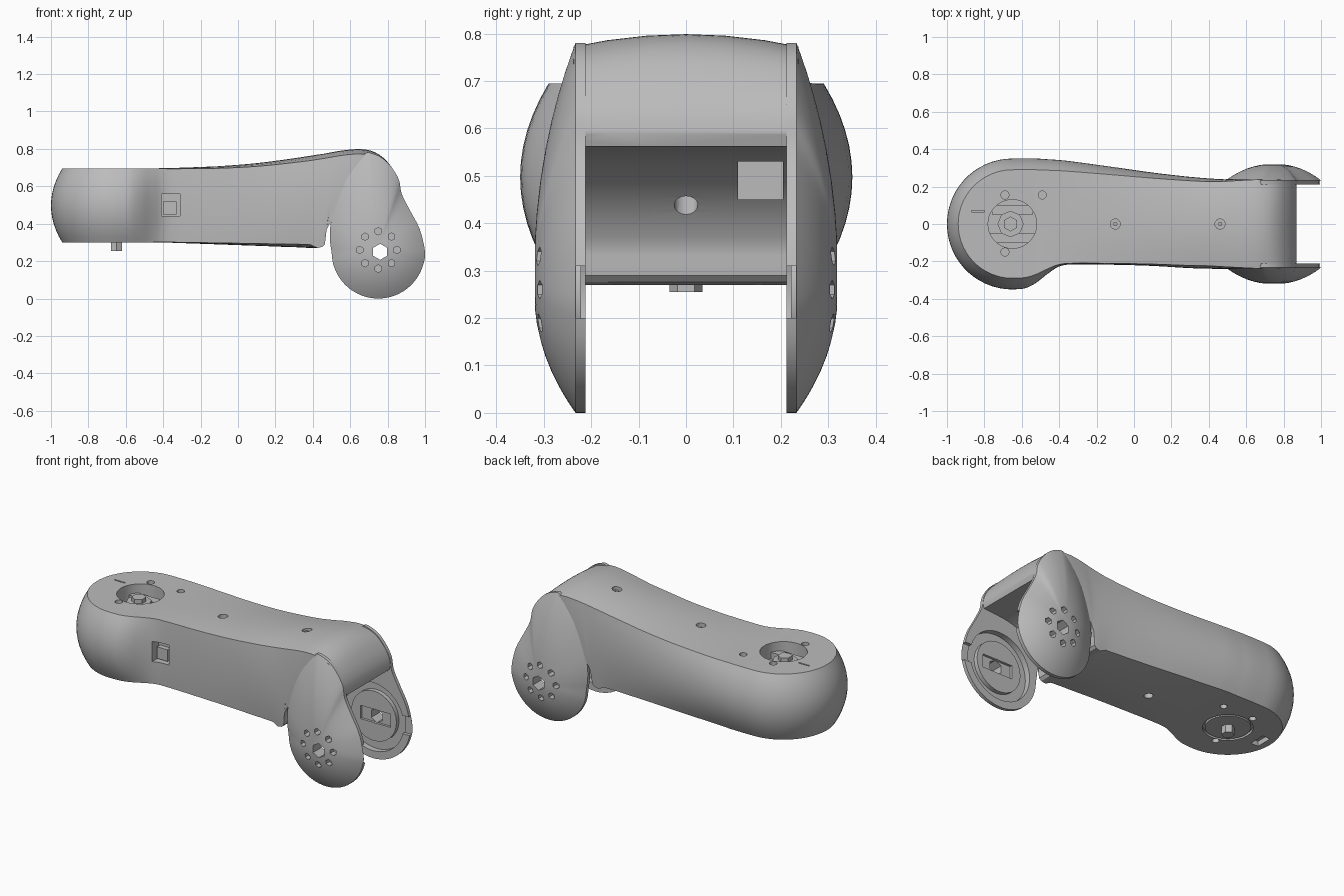
import bpy, bmesh, math
from mathutils import Matrix, Vector

if "Cube" in bpy.data.objects:
    bpy.data.objects.remove(bpy.data.objects["Cube"])

GREY = bpy.data.materials.new("light_grey")
GREY.diffuse_color = (0.5, 0.5, 0.5, 1)
GREY.use_nodes = True
GREY.node_tree.nodes["Principled BSDF"].inputs["Base Color"].default_value = GREY.diffuse_color


def finish(name, bm):
    bmesh.ops.remove_doubles(bm, verts=bm.verts, dist=1e-5)
    bmesh.ops.recalc_face_normals(bm, faces=bm.faces)
    me = bpy.data.meshes.new(name)
    bm.to_mesh(me)
    bm.free()
    me.materials.append(GREY)
    ob = bpy.data.objects.new(name, me)
    bpy.context.collection.objects.link(ob)
    return ob


def smooth(ob, angle=32):
    bpy.ops.object.select_all(action='DESELECT')
    ob.select_set(True)
    bpy.context.view_layer.objects.active = ob
    bpy.ops.object.shade_smooth_by_angle(angle=math.radians(angle))


def cyl(bm, a, b, r, n=24):
    a, b = Vector(a), Vector(b)
    rot = (b - a).to_track_quat('Z', 'Y').to_matrix().to_4x4()
    bmesh.ops.create_cone(bm, cap_ends=True, segments=n, radius1=r, radius2=r,
                          depth=(b - a).length, matrix=Matrix.Translation((a + b) / 2) @ rot)


def box(bm, lo, hi):
    lo, hi = Vector(lo), Vector(hi)
    bmesh.ops.create_cube(bm, size=1, matrix=Matrix.Translation((lo + hi) / 2)
                          @ Matrix.Diagonal((*(hi - lo), 1)))


def cut(ob, bm):
    cutter = finish("cutter", bm)
    cutter.hide_render = True
    m = ob.modifiers.new("cut", 'BOOLEAN')
    m.operation, m.solver, m.object = 'DIFFERENCE', 'EXACT', cutter
    bpy.context.view_layer.objects.active = ob
    bpy.ops.object.modifier_apply(modifier=m.name)
    bpy.data.objects.remove(cutter)


def spline(pts, steps, closed=False):
    out, n = [], len(pts)
    get = (lambda i: pts[i % n]) if closed else (lambda i: pts[max(0, min(n - 1, i))])
    for i in range(n if closed else n - 1):
        p = [get(i + k) for k in (-1, 0, 1, 2)]
        for s in range(steps):
            t = s / steps
            out.append(tuple(0.5 * (2 * b + (c - a) * t + (2 * a - 5 * b + 4 * c - d) * t * t
                                    + (3 * b - a - 3 * c + d) * t ** 3) for a, b, c, d in zip(*p)))
    return out if closed else out + [tuple(pts[-1])]


JX, JZ = .75, .25  # joint axis of the fork
LEVELS = 12

# Arm stations: x, top z, half width on +y, half width on -y; bottom z follows a rule
arm = [(-.65, .695, .350, .350), (-.58, .695, .351, .343), (-.52, .695, .350, .312),
       (-.46, .696, .346, .265), (-.40, .697, .342, .228), (-.32, .699, .333, .216),
       (-.10, .708, .303, .218), (.10, .724, .275, .224), (.30, .750, .252, .236)]
stations = [(x, .30 - .036 * max(0, x + .4), x, zt, yp, ym) for x, zt, yp, ym in arm]
# Hood stations: the top curve, while the underside follows an arc around the joint axis
hood = [(.47, .777), (.56, .792), (.65, .799), (.72, .787),
        (.78, .75), (.83, .69), (.858, .635), (.868, .59)]
for k, (x, z) in enumerate(hood):
    a = math.radians(175 - 15.2 * k)
    w = .24 - .018 * max(0, k - 4) / 3
    stations.append((JX + .3 * math.cos(a), JZ + .3 * math.sin(max(a, math.pi / 2))
                     + .006 * max(0, k - 5), x, z, w, w))


def section(st, ang=None):
    xb, zb, xt, zt, yp, ym = st
    c = .026 * max(0, min(1, (xt + .5) / .9, (.868 - xt) / .16))
    cb = c * .7 if xt < .4 else 0

    def side(sign, half):
        inset = .4 * max(0, half - .2) * max(.2, min(1, (.7 - xt) / .3))

        def at(t):
            r = half - inset * (2 * t - 1) ** 2
            z = zb + cb + t * (zt - c - zb - cb)
            if ang is not None:
                return (-.65 - r * math.cos(ang), sign * r * math.sin(ang), z)
            return (xb + t * (xt - xb), sign * r, z)
        lo, hi = at(0), at(1)
        pts = [(lo[0], lo[1] * f, zb + cb * f * f) for f in (0, .35, .7)]
        pts += [at(k / LEVELS) for k in range(LEVELS + 1)]
        return pts + [(hi[0], hi[1] * f, zt - c * f * f) for f in (.7, .35, 0)]
    return side(1, yp) + side(-1, ym)[-2:0:-1]


def loft(bm, rings):
    for A, B in zip(rings, rings[1:]):
        for i in range(len(A)):
            j = (i + 1) % len(A)
            bm.faces.new((A[i], A[j], B[j], B[i]))


# Body: round end, arm and hood in one loft
rows = [section(stations[0], math.radians(a)) for a in range(0, 90, 6)]
rows += [section(s) for s in spline(stations, 4)]
bm = bmesh.new()
rings = [[bm.verts.new(p) for p in row] for row in rows]
loft(bm, rings)
bm.faces.new(rings[-1])
body = finish("arm_body", bm)

# Body openings: bearing wells, screw holes, cable ports
c = bmesh.new()
cyl(c, (-.65, 0, .60), (-.65, 0, .75), .13, 40)
cyl(c, (-.65, 0, .25), (-.65, 0, .315), .135, 40)
for x, y in ((-.69, .155), (-.49, .155), (-.69, -.15)):
    cyl(c, (x, y, .64), (x, y, .75), .022, 12)
    cyl(c, (x, y, .25), (x, y, .35), .02, 12)
for x in (-.10, .46):
    cyl(c, (x, 0, .67 if x < 0 else .74), (x, 0, .85), .027, 16)
cyl(c, (-.10, 0, .25), (-.10, 0, .33), .025, 16)
box(c, (-.90, -.05, .25), (-.85, .05, .33))
box(c, (-.87, .065, .685), (-.80, .073, .72))
box(c, (-.41, -.30, .44), (-.31, -.17, .56))
box(c, (.40, .11, .45), (.70, .205, .53))
cyl(c, (.45, 0, .49), (.58, 0, .39), .025, 16)
cut(body, c)
smooth(body)

# Bearing hub, crossbars, bottom plate and nub, screw heads
bm = bmesh.new()
box(bm, (-.78, -.10, .59), (-.52, -.05, .64))
box(bm, (-.76, .05, .59), (-.54, .10, .64))
cyl(bm, (-.66, 0, .59), (-.66, 0, .65), .07, 8)
cyl(bm, (-.66, 0, .64), (-.66, 0, .675), .04, 6)
cyl(bm, (-.65, 0, .301), (-.65, 0, .33), .122, 40)
cyl(bm, (-.65, 0, .255), (-.65, 0, .31), .035, 6)
for x, z in ((-.10, .69), (.46, .765)):
    cyl(bm, (x, 0, z - .03), (x, 0, z), .012, 8)
smooth(finish("bearing_and_screws", bm))

# Cable port insert on the front side
bm = bmesh.new()
box(bm, (-.40, -.20, .45), (-.33, -.16, .52))
smooth(finish("cable_port", bm))

# Fork cheeks: domed outer shells around the joint axis
outline = [(JX + .25 * math.cos(math.radians(a)), JZ + .25 * math.sin(math.radians(a)))
           for a in range(180, 361, 15)]
outline += [(.972, .37), (.92, .47), (.875, .56), (.862, .63), (.83, .69), (.78, .745),
            (.72, .775), (.67, .77), (.58, .66), (.525, .53), (.495, .40), (.492, .31)]
outline = spline(outline, 3, True)
for sg, nm in ((-1, "front"), (1, "back")):
    bm = bmesh.new()
    layers = [(1, .212), (1, .233)] + [(s, .233 + .088 * (1 - s ** 2.2))
                                      for s in (.94, .87, .78, .68, .56, .43, .3, .18)]
    rings = [[bm.verts.new((JX + (x - JX) * s, sg * y, .27 + (z - .27) * s))
              for x, z in outline] for s, y in layers]
    loft(bm, rings)
    bm.faces.new(rings[0])
    bm.faces.new(rings[-1])
    cheek = finish(nm + "_fork_cheek", bm)
    # inner cup and rim notch
    c = bmesh.new()
    cyl(c, (JX, sg * .15, JZ), (JX, sg * .247, JZ), .205, 48)
    cut(cheek, c)
    c = bmesh.new()
    box(c, (.92, min(sg * .15, sg * .232), .20), (1.05, max(sg * .15, sg * .232), .31))
    cut(cheek, c)
    # axle hole and ring of bolt holes
    c = bmesh.new()
    cyl(c, (JX + .01, sg * .15, JZ), (JX + .01, sg * .4, JZ), .043, 6)
    for k in range(8):
        a = k * math.pi / 4
        x, z = JX + .1 * math.cos(a), JZ + .01 + .1 * math.sin(a)
        cyl(c, (x, sg * .275, z), (x, sg * .4, z), .02, 6)
    cut(cheek, c)
    smooth(cheek)
    # inner hub with slot
    bm = bmesh.new()
    cyl(bm, (JX, sg * .222, JZ), (JX, sg * .255, JZ), .15, 32)
    hub = finish(nm + "_joint_hub", bm)
    c = bmesh.new()
    cyl(c, (JX + .01, sg * .15, JZ), (JX + .01, sg * .4, JZ), .043, 6)
    cut(hub, c)
    c = bmesh.new()
    box(c, (.66, min(sg * .2, sg * .236), .21), (.86, max(sg * .2, sg * .236), .29))
    cut(hub, c)
    smooth(hub)
